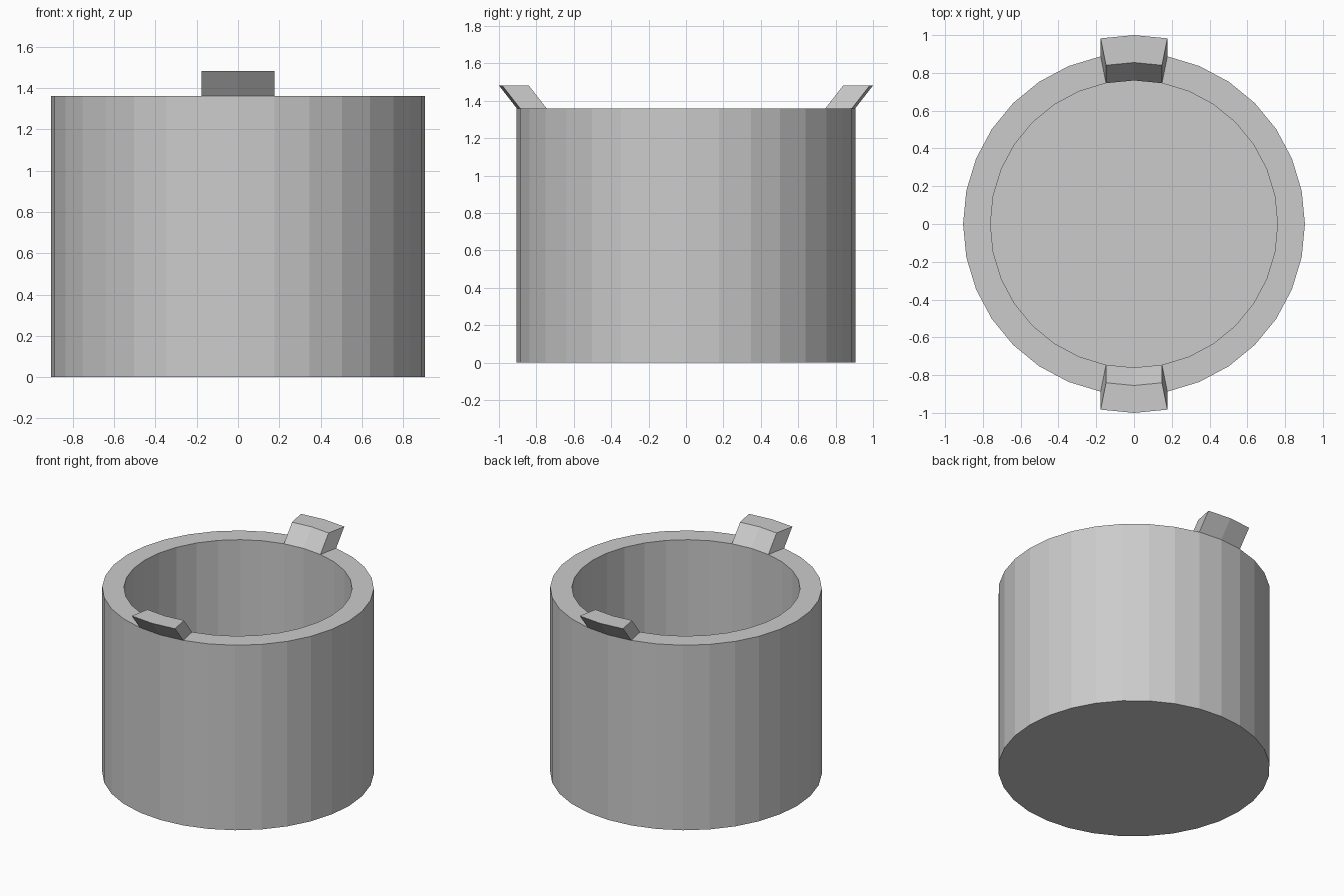
import bpy
import bmesh
import math
from mathutils import Vector

cube = bpy.data.objects.get("Cube")
if cube:
    bpy.data.objects.remove(cube, do_unlink=True)

SIDES = 32
OUTER, INNER = 0.905, 0.76
HEIGHT, FLOOR = 1.36, 0.14
TAB_OUT, TAB_UP = 0.095, 0.122

grey = bpy.data.materials.new("plain grey")
grey.use_nodes = True
colour = (0.6, 0.6, 0.6, 1)
grey.diffuse_color = colour
grey.node_tree.nodes["Principled BSDF"].inputs["Base Color"].default_value = colour

bm = bmesh.new()


def ring(radius, z):
    angles = [math.tau * i / SIDES for i in range(SIDES)]
    return [bm.verts.new((radius * math.cos(a), radius * math.sin(a), z)) for a in angles]


# Cup wall: outside, rim and inside as one strip of rings
rings = [ring(OUTER, 0), ring(OUTER, HEIGHT), ring(INNER, HEIGHT), ring(INNER, FLOOR)]
rim = []
for level, (a, b) in enumerate(zip(rings, rings[1:])):
    for i in range(SIDES):
        j = (i + 1) % SIDES
        face = bm.faces.new((a[i], a[j], b[j], b[i]))
        if level == 1:
            rim.append(face)

# Underside and inner floor
bm.faces.new(rings[0][::-1])
bm.faces.new(rings[-1])

# Flared tabs: two rim faces at the front and back, pulled up and outward
for side, start in ((1, SIDES // 4), (-1, 3 * SIDES // 4)):
    faces = [rim[start - 1], rim[start]]
    result = bmesh.ops.extrude_face_region(bm, geom=faces)
    moved = [g for g in result["geom"] if isinstance(g, bmesh.types.BMVert)]
    bmesh.ops.translate(bm, verts=moved, vec=Vector((0, side * TAB_OUT, TAB_UP)))
    bmesh.ops.delete(bm, geom=[f for f in faces if f.is_valid], context="FACES")

bmesh.ops.recalc_face_normals(bm, faces=bm.faces)
mesh = bpy.data.meshes.new("cup_with_tabs")
bm.to_mesh(mesh)
bm.free()
mesh.materials.append(grey)
cup = bpy.data.objects.new("cup_with_tabs", mesh)
bpy.context.collection.objects.link(cup)
